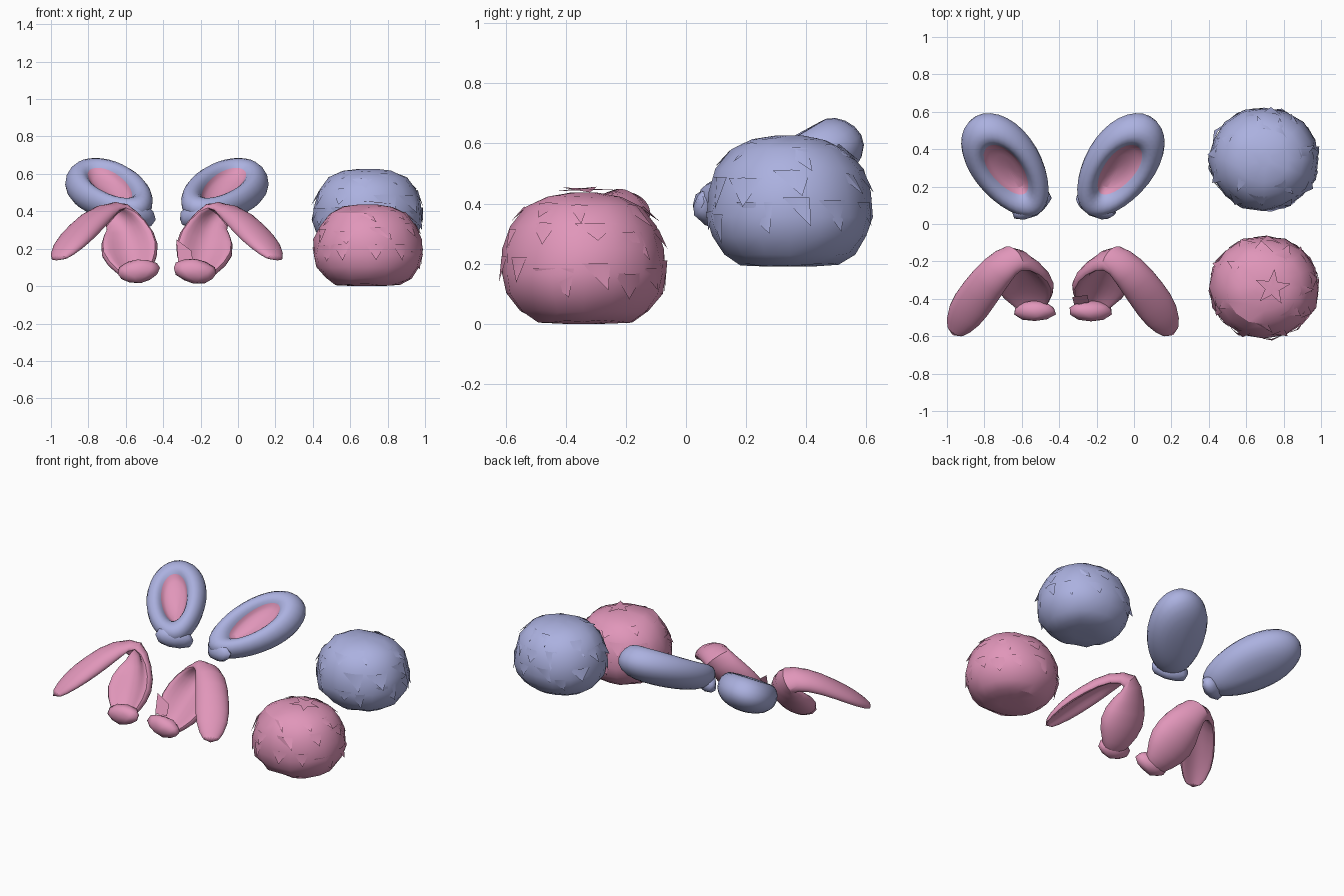
import bpy, bmesh, math, random
from mathutils import Vector, Matrix

cube = bpy.data.objects.get("Cube")
if cube:
    bpy.data.objects.remove(cube)
random.seed(4)
MIRROR_X = -0.38  # plane between the two ears of each pair


def material(name, rgb):
    m = bpy.data.materials.new(name)
    m.use_nodes = True
    m.diffuse_color = (*rgb, 1)
    m.node_tree.nodes["Principled BSDF"].inputs["Base Color"].default_value = (*rgb, 1)
    return m


BLUE = material("soft blue", (0.41, 0.44, 0.745))
PINK = material("soft pink", (0.75, 0.305, 0.49))


def finish(bm, name, mats, flip=False, subdiv=0, angle=40, recalc=True):
    if flip:
        for v in bm.verts:
            v.co.x = 2 * MIRROR_X - v.co.x
    if recalc:
        bmesh.ops.recalc_face_normals(bm, faces=bm.faces)
    me = bpy.data.meshes.new(name)
    bm.to_mesh(me)
    bm.free()
    for m in mats:
        me.materials.append(m)
    ob = bpy.data.objects.new(name, me)
    bpy.context.collection.objects.link(ob)
    if subdiv:
        mod = ob.modifiers.new("Smooth", "SUBSURF")
        mod.levels = mod.render_levels = subdiv
    bpy.ops.object.select_all(action="DESELECT")
    ob.select_set(True)
    bpy.context.view_layer.objects.active = ob
    bpy.ops.object.shade_smooth_by_angle(angle=math.radians(angle))
    return ob


def loft(rings, second_from=99):
    """Skin closed rings; bands from second_from on use the second material."""
    bm = bmesh.new()
    vs = [[bm.verts.new(p) for p in r] for r in rings]
    n = len(vs[0])
    for k in range(len(vs) - 1):
        for i in range(n):
            j = (i + 1) % n
            f = bm.faces.new((vs[k][i], vs[k][j], vs[k + 1][j], vs[k + 1][i]))
            f.material_index = int(k >= second_from)
    bm.faces.new(vs[0][::-1])
    cap = bm.faces.new(vs[-1])
    cap.material_index = int(second_from < 99)
    return bm


def cuff(name, centre, along, size, mat, flip):
    """Crumpled little roll at the root of an ear."""
    bm = bmesh.new()
    bmesh.ops.create_icosphere(bm, subdivisions=2, radius=1)
    x = Vector(along).normalized()
    y = Vector((0, 0, 1)).cross(x).normalized()
    rot = Matrix((x, y, x.cross(y))).transposed()
    for v in bm.verts:
        v.co *= random.uniform(0.93, 1.07)
        v.co = Vector(centre) + rot @ Vector(a * b for a, b in zip(v.co, size))
    finish(bm, name, [mat], flip, angle=60)


# Upright ears: concentric rings from the back, over the rim, into the hollow
def upright_ear(side, flip):
    centre = Vector((-0.68, 0.32, 0.49))
    u = Vector((-0.34, 0.51, 0.21)).normalized()
    n = Vector((-0.1, -0.43, 1))
    n = (n - u * n.dot(u)).normalized()
    v = u.cross(n)
    profile = [(0.1, -0.108), (0.45, -0.102), (0.8, -0.078), (1, -0.015),
               (0.98, 0.055), (0.82, 0.1), (0.63, 0.095), (0.53, 0.06),
               (0.48, 0.03), (0.1, 0.012)]
    rings = []
    for s, h in profile:
        ring = []
        for i in range(16):
            a = math.tau * i / 16
            c = math.cos(a)
            w = 0.198 * s ** 1.35 * math.sin(a) * (1 + 0.12 * c)
            lean = 0.13 * c * s * (1 - s) if h > 0 else 0
            ring.append(centre + u * (0.34 * s * c - 0.015 * (1 - s)) + v * w + n * (h + lean))
        rings.append(ring)
    finish(loft(rings, 7), "upright_ear_" + side, [BLUE, PINK], flip, 1, 60)
    cuff("upright_ear_cuff_" + side, (-0.55, 0.1, 0.38), (0.83, 0.45, -0.2),
         (0.12, 0.06, 0.068), BLUE, flip)


# Folded ears: hollow sections swept up, over the fold and down to the tip
FOLD = [  # position, width direction, half width, half thickness
    ((-0.54, -0.48, 0.05), (1, 0, 0.1), 0.06, 0.03),
    ((-0.55, -0.42, 0.09), (1, 0, 0.1), 0.1, 0.06),
    ((-0.58, -0.34, 0.19), (1, 0, 0.1), 0.178, 0.1),
    ((-0.6, -0.24, 0.31), (0.95, -0.1, 0.2), 0.125, 0.09),
    ((-0.64, -0.165, 0.395), (0.6, -0.4, 0.4), 0.095, 0.085),
    ((-0.73, -0.245, 0.38), (0.7, -0.6, 0.15), 0.1, 0.075),
    ((-0.83, -0.375, 0.29), (0.77, -0.63, 0), 0.107, 0.065),
    ((-0.91, -0.49, 0.21), (0.77, -0.63, 0), 0.107, 0.052),
    ((-0.97, -0.595, 0.13), (0.77, -0.63, 0), 0.045, 0.02),
]


def folded_ear(side, flip):
    pts = [Vector(f[0]) for f in FOLD]
    rings = []
    for k, (_, wide, w, h) in enumerate(FOLD):
        d = (pts[min(k + 1, len(pts) - 1)] - pts[max(k - 1, 0)]).normalized()
        v = Vector(wide)
        v = (v - d * v.dot(d)).normalized()
        n = v.cross(d)
        ring = []
        for i in range(16):
            a = math.tau * i / 16
            s = math.sin(a)
            depth = s if s < 0 else 1.1 * s - 1.4 * s ** 3
            ring.append(pts[k] + v * (w * math.cos(a)) + n * (h * depth))
        rings.append(ring)
    finish(loft(rings), "folded_ear_" + side, [PINK], flip, 1, 60)
    cuff("folded_ear_cuff_" + side, (-0.53, -0.465, 0.08), (1, 0, 0.15),
         (0.114, 0.057, 0.064), PINK, flip)


for side, flip in (("right", False), ("left", True)):
    upright_ear(side, flip)
    folded_ear(side, flip)

# Stray pointed fold beside the left folded ear
bm = bmesh.new()
bm.faces.new([bm.verts.new(p) for p in
              ((-0.33, -0.39, 0.25), (-0.32, -0.43, 0.13), (-0.24, -0.42, 0.13), (-0.25, -0.38, 0.19))])
finish(bm, "folded_ear_point_left", [PINK])

# Pompom tails: a lumpy lathe with broad overlapping pointed tufts
PROFILE = [(0.25, 0), (0.58, 0.006), (0.78, 0.04), (0.94, 0.1), (1, 0.165), (0.97, 0.25),
           (0.88, 0.325), (0.7, 0.39), (0.45, 0.425), (0.15, 0.437)]


def pompom(name, centre, mat):
    centre = Vector(centre)
    middle = Vector((0, 0, 0.22))

    def surface(s, a, lift=1.0):
        s = max(0, min(s, len(PROFILE) - 1.001))
        k = int(s)
        r, z = (p + (q - p) * (s - k) for p, q in zip(PROFILE[k], PROFILE[k + 1]))
        p = Vector((0.298 * r * math.cos(a), 0.28 * r * math.sin(a), z))
        return centre + middle + (p - middle) * lift

    rings = [[surface(k, math.tau * i / 16, random.uniform(0.97, 1.015) if 0 < k < 9 else 1)
              for i in range(16)] for k in range(len(PROFILE))]
    bm = loft(rings)
    for level, count in ((4.4, 12), (5.8, 9), (7.3, 7)):
        for i in range(count):
            a = math.tau * (i + random.uniform(-0.3, 0.3)) / count
            s = level + random.uniform(-0.4, 0.4)
            half = random.uniform(0.15, 0.3)
            tip = bm.verts.new(surface(s - random.uniform(0.8, 1.4), a + random.uniform(0, 0.25),
                                       random.uniform(1.02, 1.06)))
            left, mid, right = (bm.verts.new(surface(s, a + t, up)) for t, up in
                                ((-half, 0.99), (0, 1.01), (half, 0.99)))
            bm.faces.new((left, mid, tip))
            bm.faces.new((mid, right, tip))
    bm.normal_update()
    for f in bm.faces:  # every face looks outward
        if f.normal.dot(f.calc_center_median() - centre - middle) < 0:
            f.normal_flip()
    finish(bm, name, [mat], angle=30, recalc=False)


pompom("blue_pompom", (0.695, 0.345, 0.19), BLUE)
pompom("pink_pompom", (0.695, -0.34, 0), PINK)

# Star-shaped tuft on top of the pink pompom
bm = bmesh.new()
hub = bm.verts.new((0.74, -0.34, 0.45))
rim = []
for i in range(10):
    r = 0.04 if i % 2 else 0.1
    a = math.tau * i / 10 + 0.2
    x, y = r * math.cos(a), r * math.sin(a)
    rim.append(bm.verts.new((0.74 + x, -0.34 + y, 0.447 - 0.1 * x)))
for i in range(10):
    bm.faces.new((hub, rim[i], rim[(i + 1) % 10]))
finish(bm, "pompom_star_tuft", [PINK], recalc=False)
